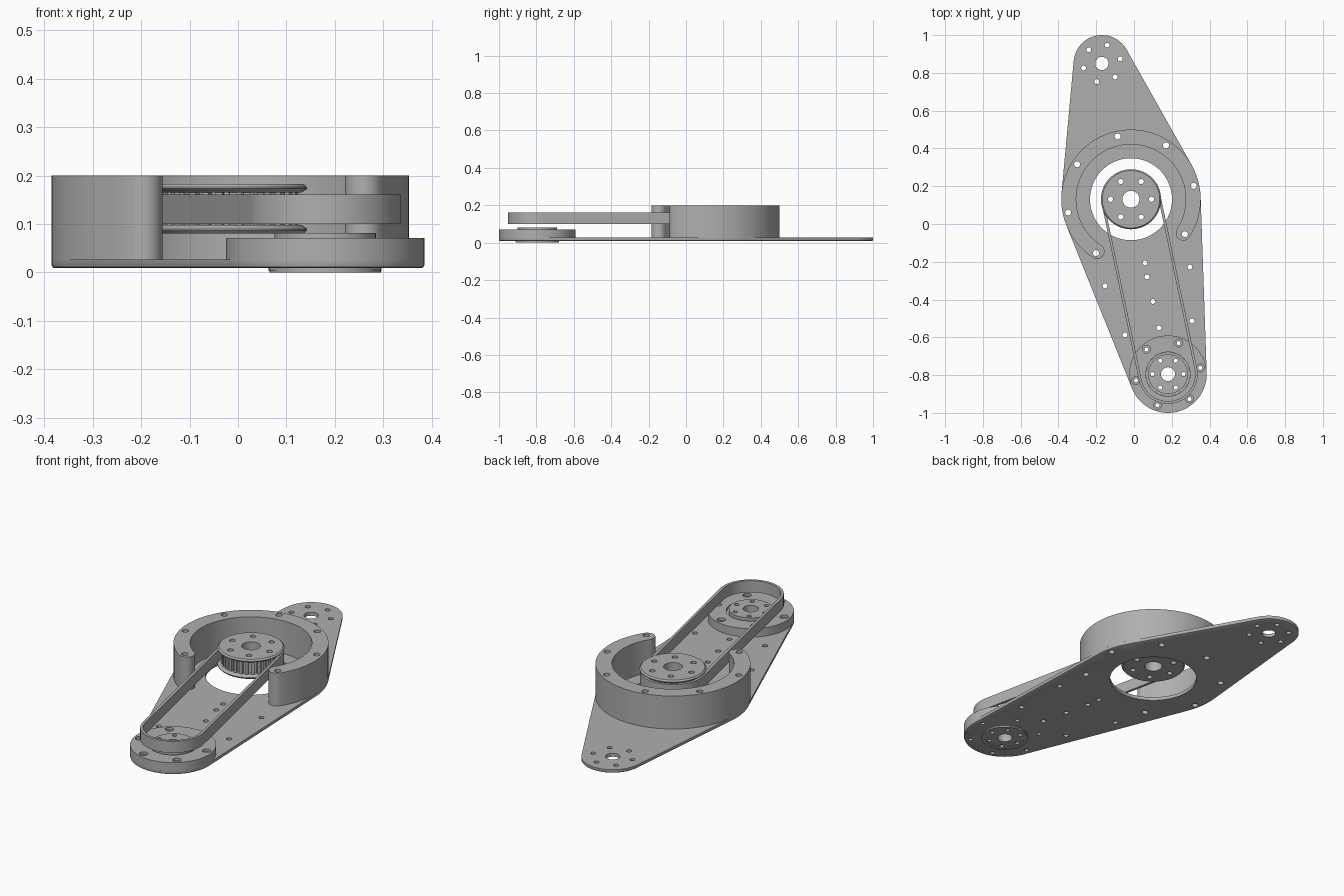
import bpy, bmesh
from math import cos, sin, pi, tau, radians, atan2, acos, hypot

cube = bpy.data.objects.get("Cube")
if cube:
    bpy.data.objects.remove(cube)

grey = bpy.data.materials.new("machined grey")
grey.use_nodes = True
colour = (0.43, 0.43, 0.43, 1)
grey.diffuse_color = colour
grey.node_tree.nodes["Principled BSDF"].inputs["Base Color"].default_value = colour

made = []


def arc(c, r, a0, a1, n):
    return [(c[0] + r * cos(a0 + (a1 - a0) * i / n),
             c[1] + r * sin(a0 + (a1 - a0) * i / n)) for i in range(n + 1)]


def circle(c, r, n=24):
    return arc(c, r, 0, tau, n)[:-1]


def bolt_circle(c, radius, r, count, start=0.0, step=60):
    """Small round holes spaced evenly about a centre."""
    angles = [radians(start + step * i) for i in range(count)]
    return [circle((c[0] + radius * cos(a), c[1] + radius * sin(a)), r, 16) for a in angles]


def tangent_outline(discs, inset=0.0):
    """Outline that wraps round discs listed counter-clockwise."""
    normals = []
    for i, (c, r) in enumerate(discs):
        d, s = discs[(i + 1) % len(discs)]
        dx, dy = d[0] - c[0], d[1] - c[1]
        normals.append(atan2(dy, dx) - acos((r - s) / hypot(dx, dy)))
    pts = []
    for i, (c, r) in enumerate(discs):
        span = (normals[i] - normals[i - 1]) % tau
        pts += arc(c, r - inset, normals[i - 1], normals[i - 1] + span, max(4, int(span * 14)))
    return pts


def slab(name, levels, holes=()):
    """Solid from stacked outlines (z, points), pierced by vertical holes."""
    bm = bmesh.new()
    bottom, top = levels[0][0], levels[-1][0]
    cap_edges = ([], [])
    for stack in [levels] + [[(bottom, h), (top, h)] for h in holes]:
        rings = [[bm.verts.new((x, y, z)) for x, y in pts] for z, pts in stack]
        n = len(rings[0])
        for low, high in zip(rings, rings[1:]):
            for i in range(n):
                j = (i + 1) % n
                bm.faces.new((low[i], low[j], high[j], high[i]))
        for edges, ring in zip(cap_edges, (rings[0], rings[-1])):
            edges += [bm.edges.get((ring[i], ring[(i + 1) % n])) for i in range(n)]
    for edges in cap_edges:
        bmesh.ops.triangle_fill(bm, edges=edges, use_beauty=True)
    bmesh.ops.recalc_face_normals(bm, faces=bm.faces)
    mesh = bpy.data.meshes.new(name)
    bm.to_mesh(mesh)
    bm.free()
    mesh.materials.append(grey)
    obj = bpy.data.objects.new(name, mesh)
    bpy.context.collection.objects.link(obj)
    made.append(obj)
    return obj


def straight(name, z0, z1, outline, holes=()):
    return slab(name, [(z0, outline), (z1, outline)], holes)


# Axes of the tip, the drive pulley and the motor
TIP, MID, MOTOR = (-0.17, 0.85), (-0.016, 0.131), (0.18, -0.795)
PLATE_Z, PLATE_TOP = 0.009, 0.027
guard_holes = bolt_circle(MID, 0.34, 0.016, 7, -33, 45)

# Base plate with softened lower rim
discs = [(MOTOR, 0.205), (MID, 0.369), (TIP, 0.15), (MID, 0.369)]
loose = [(0.058, -0.206), (0.069, -0.28), (0.10, -0.41), (0.132, -0.55),
         (0.296, -0.228), (0.307, -0.513), (-0.153, -0.328), (-0.048, -0.587)]
plate_holes = [circle(MID, 0.217, 64), circle(MOTOR, 0.115, 48), circle(TIP, 0.035)]
plate_holes += [circle(p, 0.013, 16) for p in loose]
plate_holes += guard_holes + bolt_circle(TIP, 0.1, 0.013, 6, 14)
plate_holes += bolt_circle(MOTOR, 0.174, 0.011, 6, 11)
rim = tangent_outline(discs)
slab("base_plate", [(PLATE_Z, tangent_outline(discs, 0.005)),
                    (PLATE_Z + 0.002, tangent_outline(discs, 0.0015)),
                    (PLATE_Z + 0.005, rim), (PLATE_TOP, rim)], plate_holes)

# Curved guard wall with round ends
a0, a1 = radians(-33), radians(237)
ends = [(MID[0] + 0.3295 * cos(a), MID[1] + 0.3295 * sin(a)) for a in (a0, a1)]
wall = arc(MID, 0.369, a0, a1, 72)
wall += arc(ends[1], 0.0395, a1, a1 + pi, 14)[1:-1]
wall += arc(MID, 0.29, a1, a0, 72)
wall += arc(ends[0], 0.0395, a0 + pi, a0 + tau, 14)[1:-1]
straight("guard_wall", PLATE_TOP, 0.20, wall, guard_holes)

# Motor housing with counterbored bolt holes
bore = [circle(MOTOR, 0.117, 48)]
shell = circle(MOTOR, 0.205, 72)
straight("motor_housing", PLATE_TOP, 0.058, shell, bore + bolt_circle(MOTOR, 0.174, 0.011, 6, 11))
straight("motor_housing_top", 0.058, 0.071, shell, bore + bolt_circle(MOTOR, 0.174, 0.021, 6, 11))

# Motor hub, stepped, with a raised rim underneath
hub_holes = [circle(MOTOR, 0.037)] + bolt_circle(MOTOR, 0.082, 0.011, 6)
straight("hub_body", 0.003, 0.06, circle(MOTOR, 0.1165, 48), hub_holes)
straight("hub_cap", 0.06, 0.081, circle(MOTOR, 0.105, 48), hub_holes)
straight("hub_rim", 0, 0.003, circle(MOTOR, 0.115, 48), [circle(MOTOR, 0.095, 48)])

# Toothed drive pulley between two tapered flanges
pulley_holes = [circle(MID, 0.045)] + bolt_circle(MID, 0.108, 0.014, 6)
TEETH = 30
teeth = []
for i in range(TEETH):
    for step, r in ((0, 0.126), (0.4, 0.126), (0.45, 0.141), (0.95, 0.141)):
        a = tau * (i + step) / TEETH
        teeth.append((MID[0] + r * cos(a), MID[1] + r * sin(a)))
straight("pulley_teeth", 0.098, 0.165, teeth, pulley_holes)
flange = [(-0.009, 0.147), (-0.001, 0.159), (0.002, 0.159), (0.009, 0.152)]
for name, z, side in (("lower_flange", 0.089, -1), ("upper_flange", 0.174, 1)):
    levels = [(z + side * dz, circle(MID, r, 64)) for dz, r in flange]
    slab(name, sorted(levels, key=lambda lv: lv[0]), pulley_holes)

# Drive belt
loop = [(MOTOR, 0.157), (MID, 0.157)]
straight("drive_belt", 0.10, 0.161, tangent_outline(loop), [tangent_outline(loop, 0.014)])

# Smooth round walls, keep edges crisp
bpy.ops.object.select_all(action='DESELECT')
for obj in made:
    obj.select_set(True)
bpy.context.view_layer.objects.active = made[0]
bpy.ops.object.shade_smooth_by_angle(angle=radians(30))
